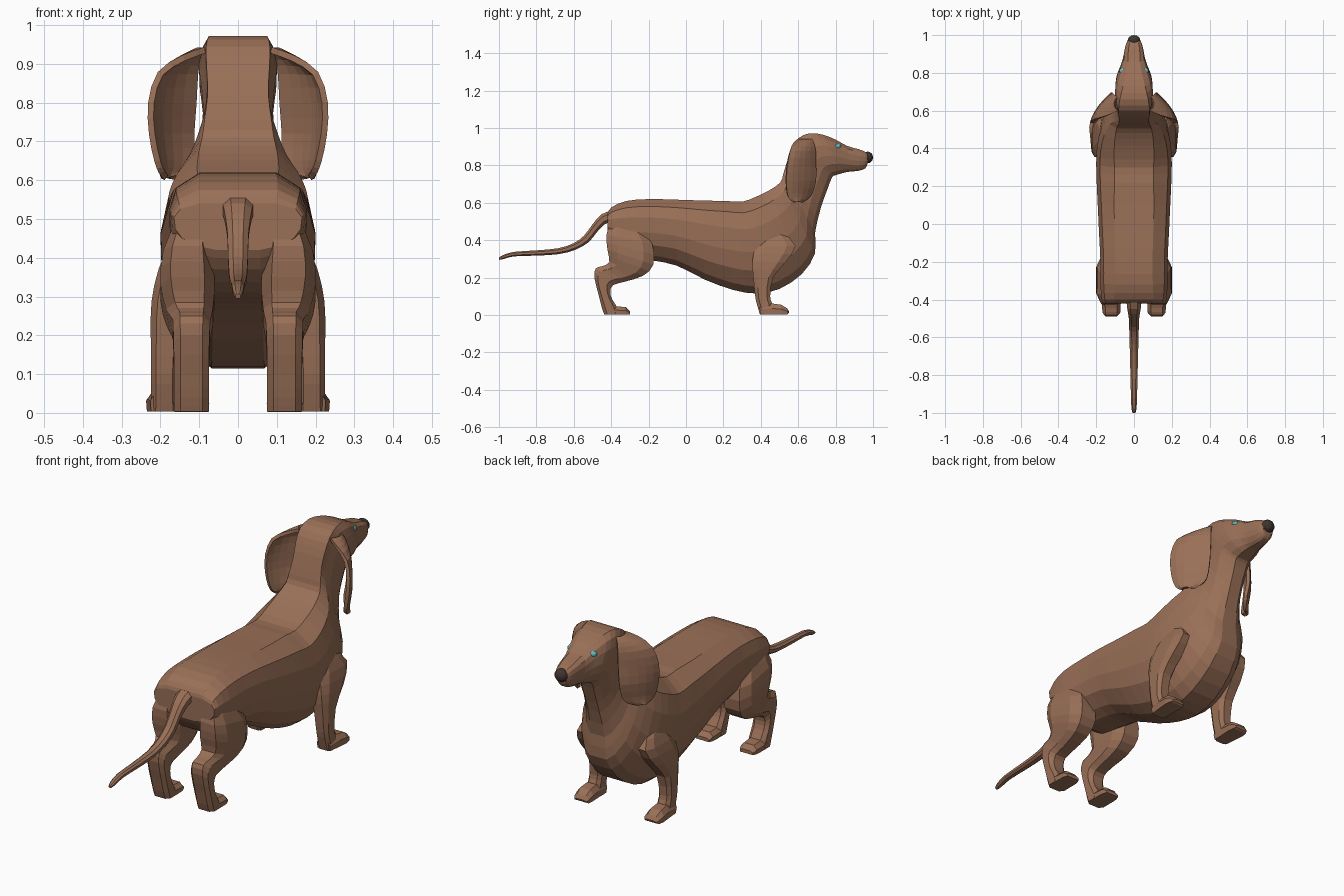
import bpy, bmesh
from mathutils import Vector


def material(name, col):
    m = bpy.data.materials.new(name)
    m.diffuse_color = (*col, 1)
    return m


BROWN = material("brown coat", (0.32, 0.16, 0.095))
DARK = material("dark nose", (0.05, 0.035, 0.03))
TEAL = material("teal eye", (0.12, 0.5, 0.52))


def finish(name, bm, mat):
    bmesh.ops.recalc_face_normals(bm, faces=bm.faces)
    me = bpy.data.meshes.new(name)
    bm.to_mesh(me)
    bm.free()
    me.materials.append(mat)
    ob = bpy.data.objects.new(name, me)
    bpy.context.collection.objects.link(ob)
    return ob


def smooth_rows(rows, n=2):
    """Catmull-Rom interpolation between the given section rows."""
    out = []
    for i in range(len(rows) - 1):
        a, b, c, d = (rows[max(0, min(len(rows) - 1, i + k))] for k in (-1, 0, 1, 2))
        for k in range(n):
            t = k / n
            out.append([0.5 * (2 * q + (r - p) * t + (2 * p - 5 * q + 4 * r - s) * t * t
                               + (3 * q - p - 3 * r + s) * t ** 3)
                        for p, q, r, s in zip(a, b, c, d)])
    out.append(list(rows[-1]))
    return out


def loft(name, rows, profile, mat=BROWN, side=1, n=2):
    """Rows: y0, z0, y1, z1, half width, centre x, flatness of first edge."""
    bm = bmesh.new()
    rings = []
    for y0, z0, y1, z1, hw, cx, flat in smooth_rows(rows, n):
        prof = [(0, flat)] + profile
        full = [(t, w) for t, w in prof] + [(t, -w) for t, w in reversed(prof)]
        rings.append([bm.verts.new((side * (cx + w * hw), y0 + (y1 - y0) * t, z0 + (z1 - z0) * t))
                      for t, w in full])
    for a, b in zip(rings, rings[1:]):
        for i in range(len(a)):
            j = (i + 1) % len(a)
            bm.faces.new((a[i], a[j], b[j], b[i]))
    bm.faces.new(rings[0])
    bm.faces.new(rings[-1])
    return finish(name, bm, mat)


# Body, neck and head: one continuous loft from rump to muzzle
body = [
    (-.42, .54, -.42, .42, .165, .6), (-.40, .575, -.385, .37, .172, .6),
    (-.32, .61, -.30, .31, .178, .56), (-.20, .62, -.18, .292, .178, .55),
    (-.05, .617, -.05, .265, .185, .55), (.10, .612, .10, .19, .192, .55),
    (.22, .61, .25, .135, .198, .52), (.30, .606, .38, .115, .2, .52),
    (.38, .635, .50, .14, .195, .54), (.45, .67, .62, .22, .175, .58),
    (.505, .71, .69, .33, .14, .66), (.52, .755, .69, .44, .115, .75),
    (.54, .82, .72, .57, .092, .85), (.565, .89, .755, .67, .092, .88),
    (.60, .945, .78, .735, .1, .82), (.66, .972, .80, .748, .1, .75),
    (.73, .965, .83, .757, .094, .62), (.80, .938, .86, .765, .075, .55),
    (.86, .905, .89, .768, .06, .55), (.92, .888, .925, .772, .05, .6),
    (.96, .872, .957, .783, .04, .6), (.98, .855, .968, .80, .028, .6),
]
loft("body", [r[:5] + (0, r[5]) for r in body],
     [(.12, .9), (.3, 1), (.55, .98), (.75, .87), (.92, .6), (1, .34)])

# Tail
tail = [(-.38, .565, -.40, .50, .042), (-.45, .54, -.435, .485, .036),
        (-.50, .485, -.475, .445, .028), (-.545, .425, -.52, .39, .026),
        (-.60, .385, -.59, .35, .024), (-.68, .358, -.68, .326, .022),
        (-.80, .346, -.80, .318, .019), (-.92, .338, -.92, .314, .016),
        (-.98, .320, -.975, .300, .013), (-1.0, .307, -.998, .295, .007)]
ROUND = [(.27, 1), (.73, 1), (1, .5)]
loft("tail", [r + (0, .5) for r in tail], ROUND)

# Legs: rows run back edge to front edge, from hip or shoulder downwards
hind = [(-.40, .50, -.25, .47, .04, .12), (-.425, .43, -.18, .38, .063, .13),
        (-.42, .35, -.175, .27, .07, .13), (-.41, .285, -.23, .21, .06, .125),
        (-.445, .262, -.33, .178, .05, .12), (-.482, .25, -.39, .16, .048, .12),
        (-.49, .20, -.405, .125, .046, .12), (-.465, .10, -.395, .085, .045, .12),
        (-.45, .04, -.37, .045, .045, .12), (-.437, .003, -.36, .003, .045, .12)]
front = [(.42, .44, .52, .44, .03, .145), (.375, .37, .585, .37, .045, .16),
         (.355, .29, .53, .28, .043, .18), (.36, .20, .465, .20, .038, .187),
         (.37, .10, .45, .10, .034, .19), (.38, .055, .46, .065, .034, .19),
         (.395, .003, .47, .003, .036, .19)]
# Feet: rows run top edge to sole, from heel to toe
hind_foot = [(-.41, .05, -.41, .002, .045, .12), (-.35, .045, -.35, .002, .046, .12),
             (-.32, .042, -.32, .002, .044, .12), (-.30, .02, -.30, .003, .036, .12)]
front_foot = [(.39, .055, .40, .003, .036, .19), (.46, .062, .46, .003, .04, .192),
              (.51, .055, .51, .003, .044, .193), (.54, .036, .54, .003, .04, .192),
              (.552, .018, .548, .008, .032, .191)]
SOLE = [(.45, 1), (1, .95)]
for side, tag in ((1, "right"), (-1, "left")):
    for nm, rows in (("hind_leg", hind), ("front_leg", front)):
        loft(f"{nm}_{tag}", [r + (.62,) for r in rows],
             [(.22, 1), (.78, 1), (1, .6)], side=side)
    for nm, rows in (("hind_foot", hind_foot), ("front_foot", front_foot)):
        loft(f"{nm}_{tag}", [r + (.6,) for r in rows], SOLE, side=side, n=1)

    # Ear: hanging curved flap, rows of z, front y, front x, back y, back x
    ear = [(.935, .67, .085, .60, .085), (.915, .68, .10, .575, .14),
           (.875, .688, .108, .555, .20), (.80, .69, .112, .54, .224),
           (.72, .69, .118, .535, .222), (.65, .67, .118, .54, .208),
           (.62, .645, .135, .555, .196), (.607, .615, .155, .58, .185)]
    bm = bmesh.new()
    grid = []
    for z, yf, xf, yb, xb in smooth_rows(ear):
        grid.append([bm.verts.new((side * (xf + (xb - xf) * t + .07 * t * (1 - t)),
                                   yf + (yb - yf) * t, z))
                     for t in (0, .2, .4, .6, .8, 1)])
    for a, b in zip(grid, grid[1:]):
        for i in range(5):
            bm.faces.new((a[i], a[i + 1], b[i + 1], b[i]))
    ob = finish(f"ear_{tag}", bm, BROWN)
    mod = ob.modifiers.new("thickness", 'SOLIDIFY')
    mod.thickness = .016
    mod.offset = 0


def ball(name, loc, size, mat, seg=12, rings=8):
    bm = bmesh.new()
    bmesh.ops.create_uvsphere(bm, u_segments=seg, v_segments=rings, radius=1)
    for v in bm.verts:
        v.co = Vector(a * b for a, b in zip(v.co, size)) + Vector(loc)
    return finish(name, bm, mat)


# Nose and eyes
ball("nose", (0, .972, .843), (.034, .028, .031), DARK)
for side, tag in ((1, "right"), (-1, "left")):
    ball(f"eye_{tag}", (side * .058, .808, .902), (.02, .022, .016), TEAL)
